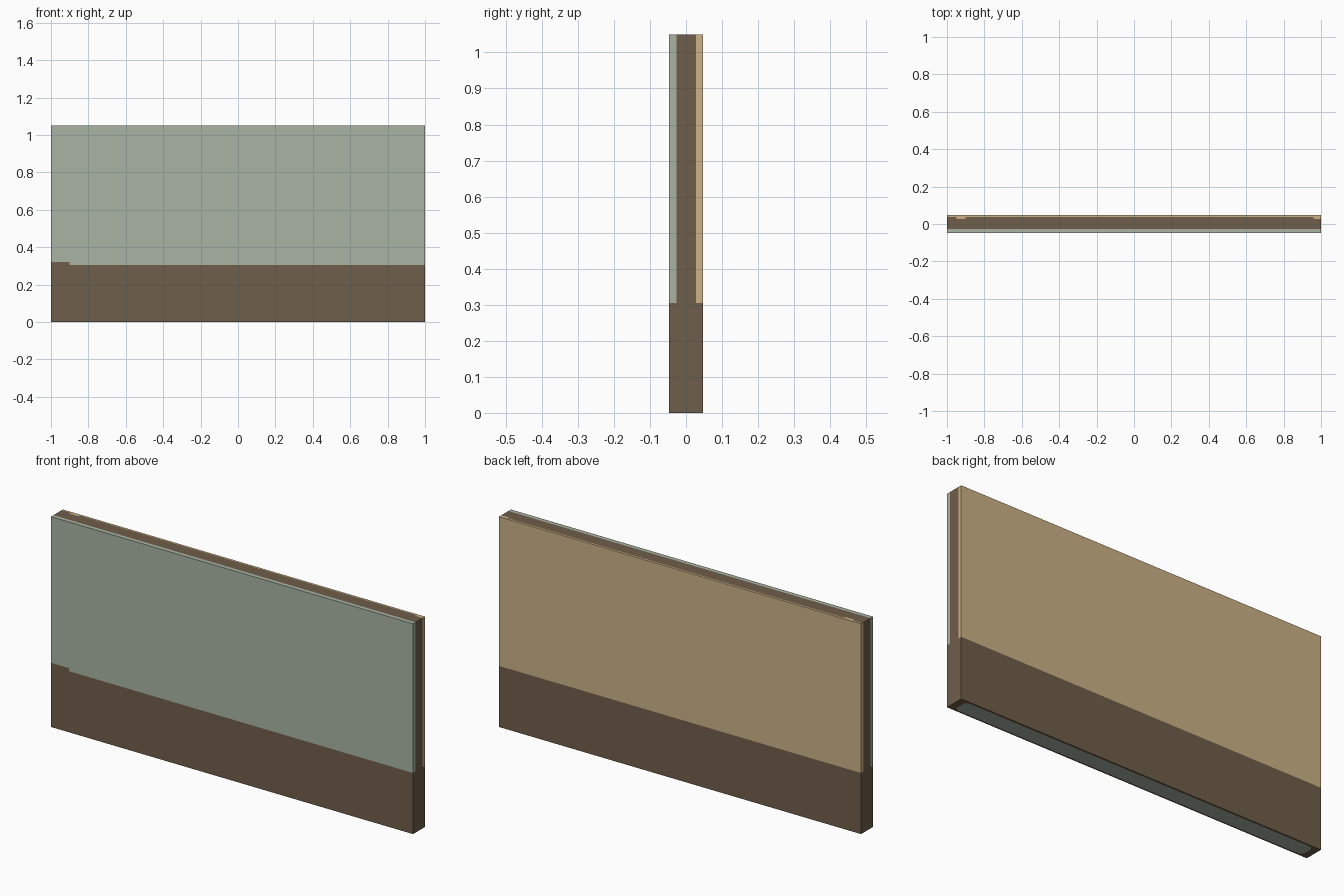
import bpy, bmesh
from mathutils import Vector

if "Cube" in bpy.data.objects:
    bpy.data.objects.remove(bpy.data.objects["Cube"])

W, D, H = 1.0, 0.047, 1.05      # half width, half depth, height
BASE = 0.305                    # top of the wainscot band


def material(name, rgb):
    m = bpy.data.materials.new(name)
    m.diffuse_color = (*rgb, 1)
    m.use_nodes = True
    m.node_tree.nodes["Principled BSDF"].inputs["Base Color"].default_value = m.diffuse_color
    return m


mats = [material("brown wood", (0.159, 0.112, 0.069)),
        material("sage green", (0.392, 0.451, 0.361)),
        material("tan plaster", (0.604, 0.445, 0.242))]

# Wall slab
bm = bmesh.new()
bmesh.ops.create_cube(bm, size=1)
for v in bm.verts:
    v.co = Vector((v.co.x * 2 * W, v.co.y * 2 * D, (v.co.z + 0.5) * H))

# Green panel with clipped corners inset in the underside
bottom = min(bm.faces, key=lambda f: f.calc_center_median().z)
bmesh.ops.inset_region(bm, faces=[bottom], thickness=0.008)
inner = list(bottom.verts)
for v in inner:
    v.co.x = 0.965 if v.co.x > 0 else -0.965
    v.co.y = 0.038 if v.co.y > 0 else -0.038
bmesh.ops.bevel(bm, geom=inner, offset=0.015, segments=1, affect='VERTICES')


def cut(co, no, above=-1.0):
    """Slice the faces lying above a height along a plane."""
    faces = [f for f in bm.faces if f.calc_center_median().z > above]
    geom = set(faces)
    for f in faces:
        geom.update(f.edges)
        geom.update(f.verts)
    bmesh.ops.bisect_plane(bm, geom=list(geom), dist=1e-6, plane_co=co, plane_no=no)


# Paint boundaries: wainscot line, panel edges, top notches
cut((0, 0, BASE), (0, 0, 1), 0.01)
cut((0, 0, 0.32), (0, 0, 1), BASE)
for y in (-0.027, 0.028, 0.038):
    cut((0, y, 0), (0, 1, 0), BASE)
for x in (-0.95, -0.9, 0.96):
    cut((x, 0, 0), (1, 0, 0), BASE)

bm.normal_update()
for f in bm.faces:
    c = f.calc_center_median()
    f.material_index = 0
    if c.z < 1e-4:
        if len(f.verts) == 8 or (abs(c.x) < 0.01 and abs(c.y) < 0.01):
            f.material_index = 1
    elif c.z > BASE:
        top = f.normal.z > 0.5
        notch = -0.95 < c.x < -0.9 or c.x > 0.96
        back_line = 0.038 if top and not notch else 0.028
        step = f.normal.y < -0.5 and c.x < -0.9 and c.z < 0.32
        if c.y < -0.027 and not step:
            f.material_index = 1
        elif c.y > back_line:
            f.material_index = 2

mesh = bpy.data.meshes.new("wall_panel")
bm.to_mesh(mesh)
bm.free()
for m in mats:
    mesh.materials.append(m)
bpy.context.collection.objects.link(bpy.data.objects.new("wall_panel", mesh))
